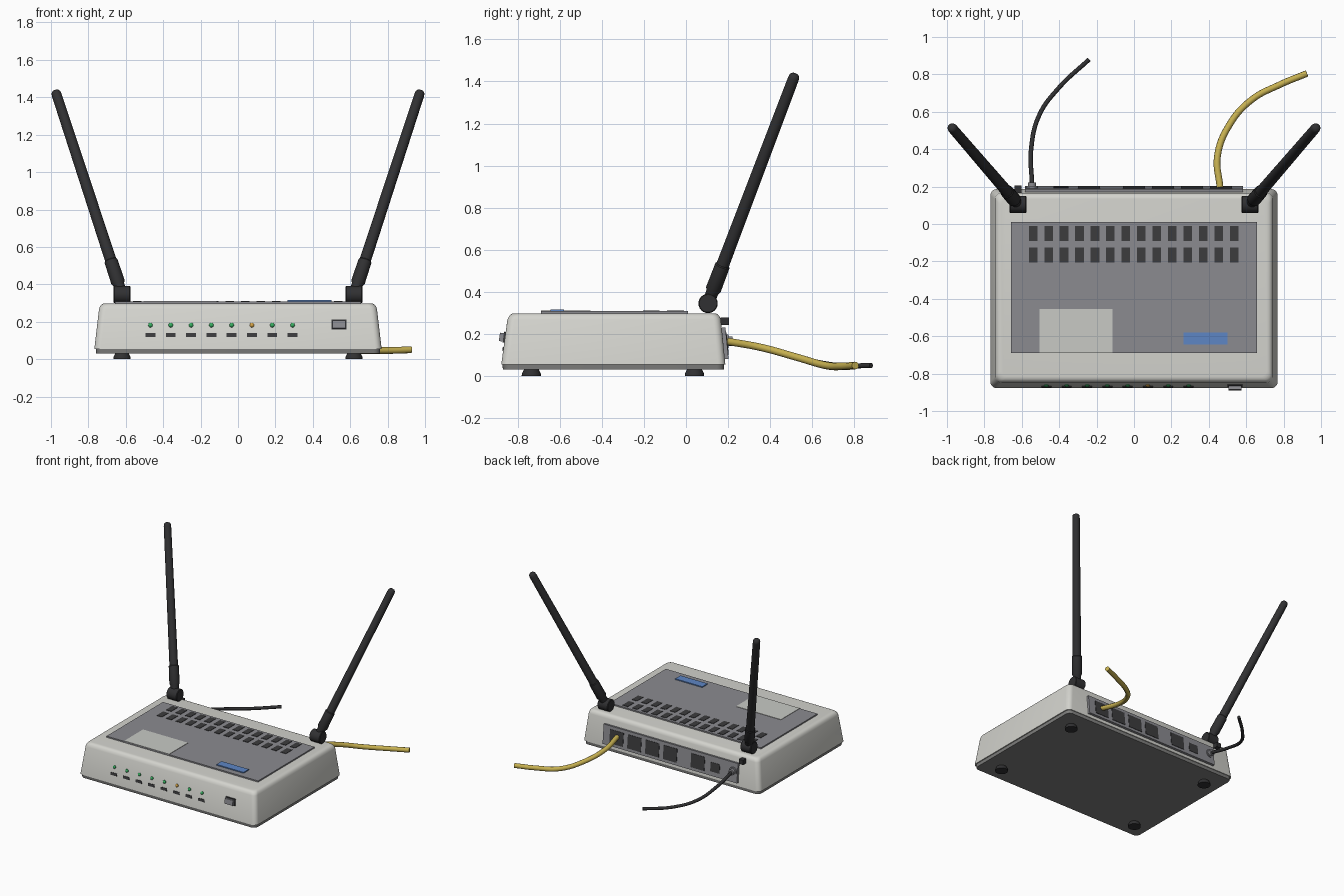
import bpy, bmesh, math
from mathutils import Vector, Matrix

if "Cube" in bpy.data.objects:
    bpy.data.objects.remove(bpy.data.objects["Cube"])


def mat(name, r, g, b):
    m = bpy.data.materials.new(name)
    m.diffuse_color = (r, g, b, 1)
    m.use_nodes = True
    m.node_tree.nodes["Principled BSDF"].inputs["Base Color"].default_value = m.diffuse_color
    return m


SHELL = mat("shell_light_grey", .66, .66, .62)
PANEL = mat("panel_grey", .26, .26, .28)
BASE = mat("base_grey", .21, .21, .205)
LABEL = mat("label_grey", .58, .59, .56)
BLUE = mat("badge_blue", .11, .24, .56)
BLACK = mat("antenna_black", .03, .03, .032)
DARK = mat("slot_dark", .045, .045, .048)
YELLOW = mat("cable_yellow", .56, .43, .08)
GREEN = mat("light_green", .04, .42, .12)
AMBER = mat("light_amber", .65, .36, .06)


def finish(name, bm, m, smooth=True):
    bmesh.ops.recalc_face_normals(bm, faces=bm.faces)
    me = bpy.data.meshes.new(name)
    bm.to_mesh(me)
    bm.free()
    me.materials.append(m)
    ob = bpy.data.objects.new(name, me)
    bpy.context.collection.objects.link(ob)
    if smooth:
        bpy.ops.object.select_all(action='DESELECT')
        ob.select_set(True)
        bpy.context.view_layer.objects.active = ob
        bpy.ops.object.shade_smooth_by_angle(angle=math.radians(35))
    return ob


def boxes(name, items, m, tilt=0.0):
    """One object made of boxes: items are (centre, size)."""
    bm = bmesh.new()
    for c, s in items:
        M = Matrix.Translation(c) @ Matrix.Rotation(tilt, 4, 'X') @ Matrix.Diagonal((*s, 1))
        bmesh.ops.create_cube(bm, size=1, matrix=M)
    return finish(name, bm, m, False)


def lathe(name, p, q, prof, m, n=24):
    """Turned solid along p->q; prof is (distance, radius) pairs."""
    p, d = Vector(p), (Vector(q) - Vector(p)).normalized()
    R = d.to_track_quat('Z', 'Y').to_matrix()
    bm = bmesh.new()
    rings = [[bm.verts.new(p + R @ Vector((r * math.cos(2 * math.pi * i / n),
                                           r * math.sin(2 * math.pi * i / n), t)))
              for i in range(n)] for t, r in prof]
    skin(bm, rings)
    return finish(name, bm, m)


def skin(bm, rings):
    n = len(rings[0])
    for a, b in zip(rings, rings[1:]):
        for i in range(n):
            j = (i + 1) % n
            bm.faces.new((a[i], a[j], b[j], b[i]))
    bm.faces.new(rings[0])
    bm.faces.new(rings[-1])


def loft(name, sections, m, rad=.035, k=5):
    """Rounded-rectangle sections (half x, y front, y back, z)."""
    bm = bmesh.new()
    rings = []
    for hx, y0, y1, z in sections:
        ring = []
        for cx, cy, a0 in ((hx - rad, y1 - rad, 0), (rad - hx, y1 - rad, 90),
                           (rad - hx, y0 + rad, 180), (hx - rad, y0 + rad, 270)):
            for i in range(k + 1):
                a = math.radians(a0 + 90 * i / k)
                ring.append(bm.verts.new((cx + rad * math.cos(a), cy + rad * math.sin(a), z)))
        rings.append(ring)
    skin(bm, rings)
    return finish(name, bm, m)


def cable(name, pts, r, m):
    cu = bpy.data.curves.new(name, 'CURVE')
    cu.dimensions = '3D'
    cu.bevel_depth, cu.bevel_resolution, cu.use_fill_caps = r, 3, True
    s = cu.splines.new('BEZIER')
    s.bezier_points.add(len(pts) - 1)
    for bp, c in zip(s.bezier_points, pts):
        bp.co = c
        bp.handle_left_type = bp.handle_right_type = 'AUTO'
    cu.materials.append(m)
    ob = bpy.data.objects.new(name, cu)
    bpy.context.collection.objects.link(ob)
    bpy.ops.object.select_all(action='DESELECT')
    ob.select_set(True)
    bpy.context.view_layer.objects.active = ob
    bpy.ops.object.convert(target='MESH')


# Casing: tapered shell with a rounded top edge, on a base tray
shell = [(.768, -.878, .187, .055), (.743, -.849, .166, .268)]
for i in range(1, 6):
    a = math.radians(18 * i)
    o = .03 * (1 - math.cos(a))
    shell.append((.741 - o, -.846 + o, .164 - o, .268 + .03 * math.sin(a)))
loft("casing_shell", shell, SHELL)
loft("base_tray", [(.758, -.87, .18, .03), (.76, -.873, .181, .057)], BASE)

# Feet
for x in (-.62, .62):
    for y in (-.735, .04):
        lathe("foot", (x, y, 0), (x, y, 1), [(0, .046), (.012, .045), (.034, .034)], BLACK)

# Top panel, vents, label and badge
boxes("top_panel", [((0, -.34, .3), (1.315, .70, .016))], PANEL)
boxes("vent_slots", [((-.5395 + .0827 * i, y, .306), (.046, .08, .01))
                     for i in range(14) for y in (-.05, -.165)], DARK)
boxes("top_label", [((-.31, -.572, .307), (.39, .234, .008))], LABEL)
boxes("top_badge", [((.382, -.612, .311), (.235, .065, .009))], BLUE)

# Front lights, marks and button
for i in range(8):
    x = -.468 + .1085 * i
    lathe("status_light", (x, -.85, .18), (x, -1, .20),
          [(0, .012), (.016, .012), (.02, .008), (.022, .003)],
          AMBER if i == 5 else GREEN, 14)
boxes("front_marks", [((-.468 + .1085 * i, -.867, .128), (.053, .01, .02))
                      for i in range(8)], DARK, -.135)
boxes("button_frame", [((.54, -.861, .184), (.082, .014, .052))], DARK, -.135)
boxes("front_button", [((.54, -.872, .184), (.07, .03, .04))], PANEL, -.135)

# Rear plate with ports, power jack and switch
boxes("rear_plate", [((0, .18, .155), (1.165, .03, .15))], PANEL, .1)
boxes("network_ports", [((x, .194, .155), (.118, .008, .105))
                        for x in (.465, .31, .155, 0, -.24)], DARK, .1)
boxes("small_port", [((-.39, .194, .15), (.08, .008, .07))], DARK, .1)
lathe("power_jack", (-.545, .18, .165), (-.545, 1, .165),
      [(0, .032), (.022, .032), (.022, .022), (.042, .022)], PANEL)
boxes("rear_switch", [((-.62, .185, .26), (.036, .04, .036))], BLACK)

# Antennas: hinge barrel, neck, sleeve and tapered rod
for s in (-1, 1):
    p, q = (s * .62, .105, .345), (s * .975, .517, 1.43)
    lathe("antenna_hinge", (s * .575, .105, .345), (s, .105, .345),
          [(0, .042), (.004, .046), (.086, .046), (.09, .042)], BLACK)
    lathe("antenna_sleeve", p, q, [(0, .028), (.06, .03), (.075, .037),
                                   (.2, .036), (.205, .032)], BLACK)
    lathe("antenna_rod", p, q, [(.15, .031), (1.195, .0265), (1.21, .024),
                                (1.219, .016), (1.222, .006)], BLACK)

# Cables
cable("network_cable", [(.46, .195, .165), (.446, .36, .135), (.51, .53, .088),
                        (.63, .665, .05), (.78, .745, .046), (.925, .805, .05)], .018, YELLOW)
cable("power_cable", [(-.545, .21, .165), (-.55, .4, .125), (-.505, .585, .075),
                      (-.4, .73, .05), (-.24, .88, .05)], .012, BLACK)
